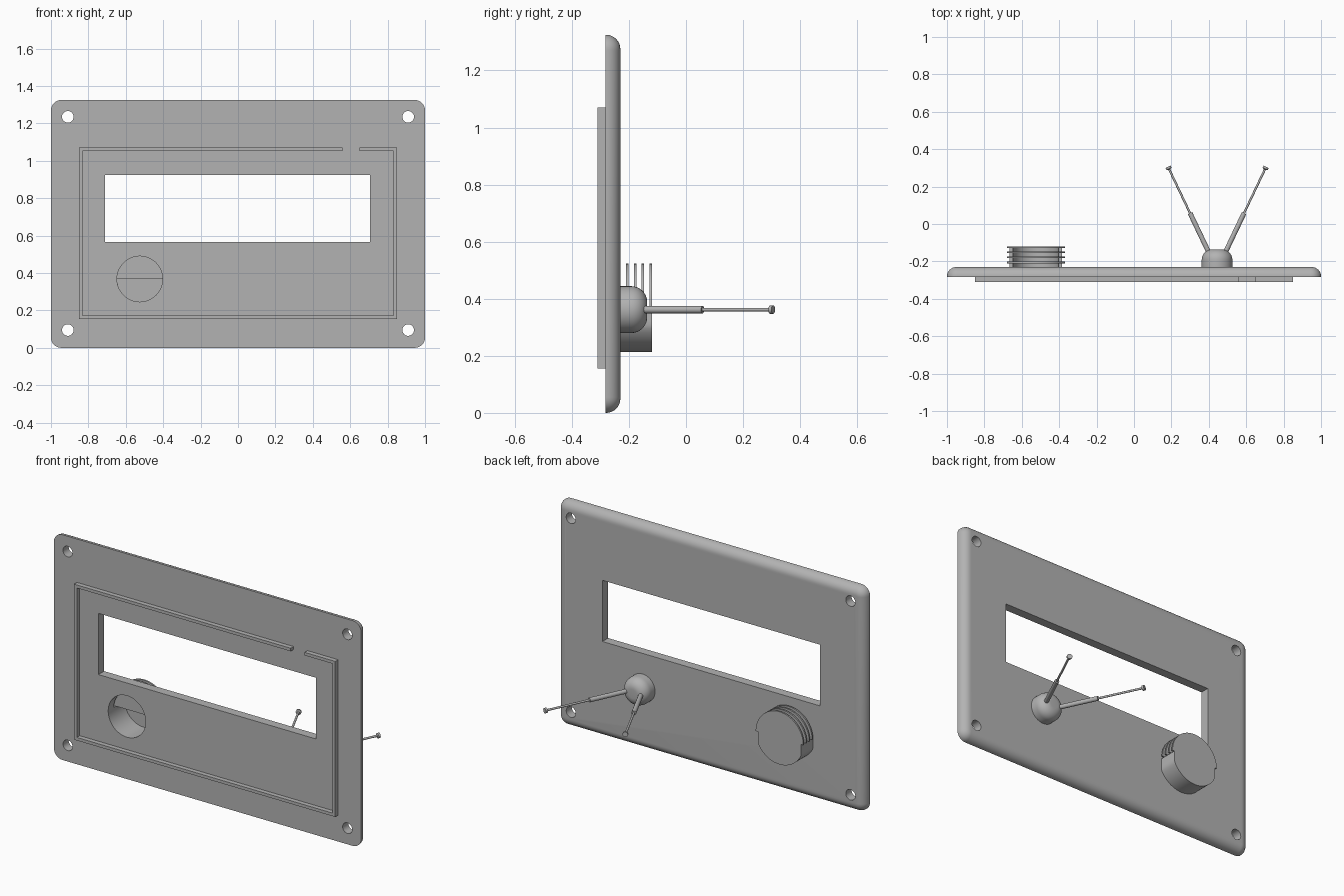
import bpy, bmesh, math
from mathutils import Vector, Matrix

if "Cube" in bpy.data.objects:
    bpy.data.objects.remove(bpy.data.objects["Cube"])

grey = bpy.data.materials.new("plain grey")
grey.diffuse_color = (0.45, 0.45, 0.45, 1)
grey.use_nodes = True
grey.node_tree.nodes["Principled BSDF"].inputs["Base Color"].default_value = grey.diffuse_color


def finish(name, bm, angle=30):
    bmesh.ops.recalc_face_normals(bm, faces=bm.faces)
    mesh = bpy.data.meshes.new(name)
    bm.to_mesh(mesh)
    bm.free()
    ob = bpy.data.objects.new(name, mesh)
    bpy.context.collection.objects.link(ob)
    mesh.materials.append(grey)
    bpy.ops.object.select_all(action='DESELECT')
    ob.select_set(True)
    bpy.context.view_layer.objects.active = ob
    bpy.ops.object.shade_smooth_by_angle(angle=math.radians(angle))
    return ob


def prism(name, pts, y0, y1):
    """Extrude an (x, z) outline from y0 to y1."""
    bm = bmesh.new()
    face = bm.faces.new([bm.verts.new((x, y0, z)) for x, z in pts])
    ext = bmesh.ops.extrude_face_region(bm, geom=[face])
    bmesh.ops.translate(bm, vec=(0, y1 - y0, 0),
                        verts=[v for v in ext["geom"] if isinstance(v, bmesh.types.BMVert)])
    return finish(name, bm)


def arc(cx, cz, r, a0=0, a1=360, n=48):
    steps = n if a1 - a0 == 360 else n + 1
    return [(cx + r * math.cos(math.radians(a0 + (a1 - a0) * i / n)),
             cz + r * math.sin(math.radians(a0 + (a1 - a0) * i / n))) for i in range(steps)]


def rect(x0, z0, x1, z1):
    return [(x0, z0), (x1, z0), (x1, z1), (x0, z1)]


def lathe(name, profile, origin, direction, n=32):
    """Revolve (radius, height) points around a direction."""
    bm = bmesh.new()
    vs = [bm.verts.new((r, 0, h)) for r, h in profile]
    es = [bm.edges.new(p) for p in zip(vs, vs[1:])]
    bmesh.ops.spin(bm, geom=vs + es, axis=(0, 0, 1), cent=(0, 0, 0),
                   angle=math.tau, steps=n, use_duplicate=False)
    bmesh.ops.remove_doubles(bm, verts=bm.verts, dist=1e-5)
    rot = Vector(direction).to_track_quat('Z', 'Y').to_matrix().to_4x4()
    bm.transform(Matrix.Translation(origin) @ rot)
    return finish(name, bm)


def cut(ob, cutter):
    cutter.hide_render = True
    mod = ob.modifiers.new("cut", 'BOOLEAN')
    mod.operation, mod.solver, mod.object = 'DIFFERENCE', 'EXACT', cutter
    bpy.context.view_layer.objects.active = ob
    bpy.ops.object.modifier_apply(modifier=mod.name)
    bpy.data.objects.remove(cutter)


FRONT, BACK, H = -0.283, -0.23, 1.325
KX, KZ, KR, KI = -0.525, 0.368, 0.155, 0.122    # vent housing centre and radii

# Panel: rounded corners, rounded-over back edge
bm = bmesh.new()
R, B, N = 0.055, 0.05, 8
corners = [(1 - R, R, -90), (1 - R, H - R, 0), (-1 + R, H - R, 90), (-1 + R, R, 180)]
rings = []
for i in range(-1, N + 1):
    t = max(i, 0) / N * math.pi / 2
    y = FRONT if i < 0 else BACK - B + B * math.sin(t)
    r = R - B * (1 - math.cos(t))
    pts = [p for cx, cz, a in corners for p in arc(cx, cz, r, a, a + 90, 8)]
    rings.append([bm.verts.new((x, y, z)) for x, z in pts])
for a, b in zip(rings, rings[1:]):
    for j in range(len(a)):
        k = (j + 1) % len(a)
        bm.faces.new((a[j], a[k], b[k], b[j]))
bm.faces.new(rings[0])
bm.faces.new(rings[-1])
panel = finish("panel", bm)

# Window, vent opening and screw holes
cut(panel, prism("window_cutter", rect(-0.71, 0.565, 0.705, 0.925), -0.4, 0))
cut(panel, prism("vent_cutter", arc(KX, KZ, KI), -0.4, 0))
for sx in (-1, 1):
    for z in (0.095, 1.235):
        cut(panel, prism("screw_cutter", arc(0.91 * sx, z, 0.031, n=32), -0.4, 0))
bpy.ops.object.select_all(action='DESELECT')
panel.select_set(True)
bpy.context.view_layer.objects.active = panel
bpy.ops.object.shade_smooth_by_angle(angle=math.radians(30))

# Raised front rim with a gap in its top run
X, Z0, Z1, T = 0.85, 0.155, 1.07, 0.018
prism("front_rim", [(0.56, Z1), (-X, Z1), (-X, Z0), (X, Z0), (X, Z1), (0.65, Z1),
                    (0.65, Z1 - T), (X - T, Z1 - T), (X - T, Z0 + T),
                    (-X + T, Z0 + T), (-X + T, Z1 - T), (0.56, Z1 - T)], -0.31, FRONT)

# Vent housing: lower half shell with closed back, sides trimmed flat
outer = [(max(KX - 0.141, min(KX + 0.141, x)), z) for x, z in arc(KX, KZ, KR, 180, 360, 32)]
inner = arc(KX, KZ, KI, 180, 360, 32)
prism("vent_shell", outer + inner[::-1], BACK, -0.128)
prism("vent_back", outer, -0.128, -0.119)

# Vent fins: four half discs
for i in range(4):
    y = -0.206 + i * 0.0275
    prism(f"vent_fin_{i + 1}", arc(KX, KZ, KR, 0, 180, 32), y - 0.0045, y + 0.0045)

# Antenna base: short cylinder with a rounded end
AX, AZ = 0.444, 0.362
dome = [(0, 0), (0.082, 0)] + [(r, h) for r, h in arc(0.026, 0.038, 0.056, 0, 90, 10)] + [(0, 0.094)]
lathe("antenna_base", dome, (AX, BACK, AZ), (0, 1, 0), 40)

# Two telescopic antennas: thick sleeve, thin rod, button tip
for side, s in (("left", -1), ("right", 1)):
    d = Vector((0.43 * s, 0.903, 0)).normalized()
    tip = Vector((AX + 0.261 * s, 0.303, AZ))
    lathe(f"{side}_antenna", [(0, 0), (0.013, 0), (0.013, 0.272), (0.006, 0.272), (0.006, 0.53),
                              (0.015, 0.534), (0.015, 0.546), (0, 0.546)],
          tip - d * 0.543, d, 20)
